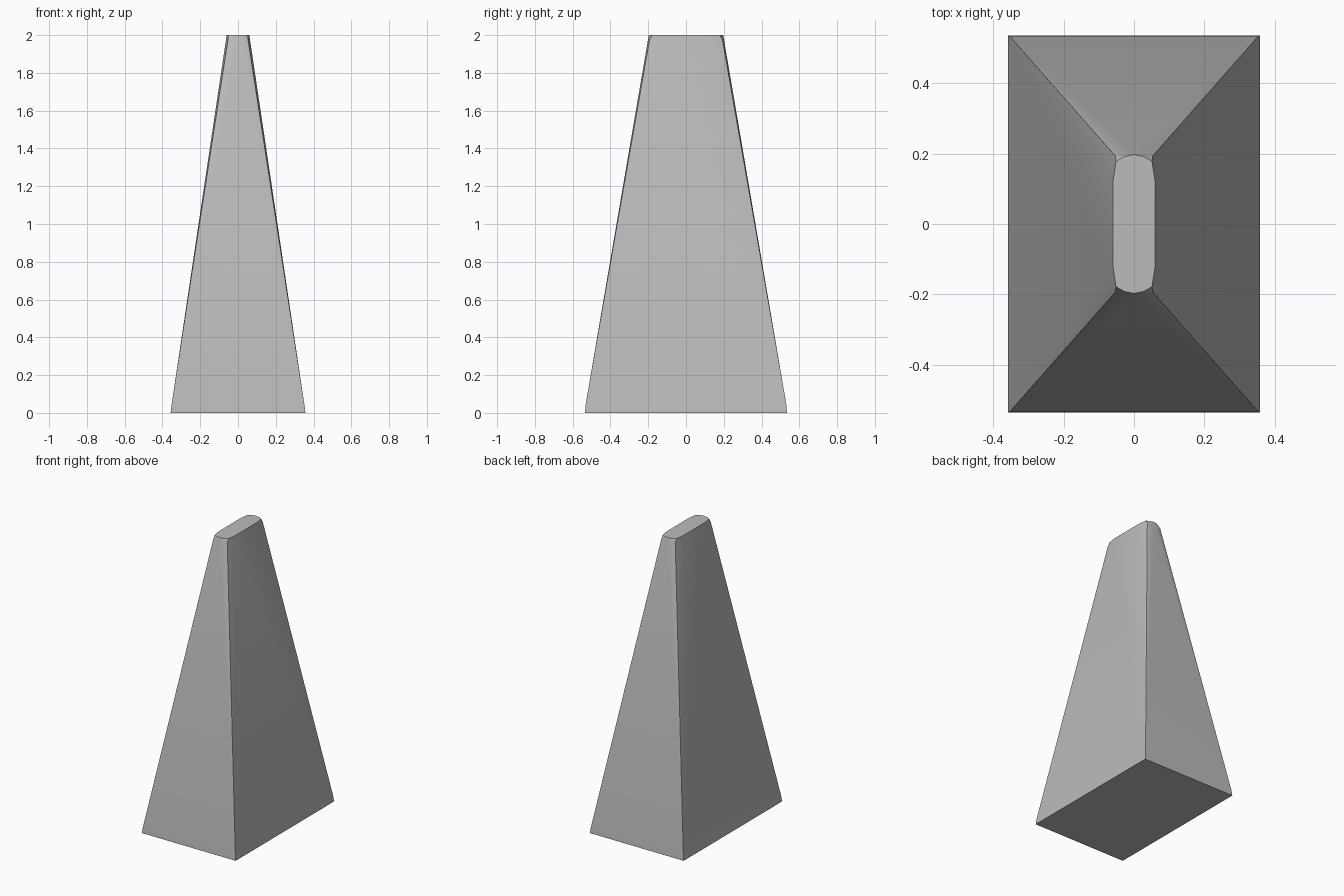
import bpy
import bmesh

cube = bpy.data.objects.get("Cube")
if cube:
    bpy.data.objects.remove(cube, do_unlink=True)

# Plain grey material
GREY = (0.5, 0.5, 0.5, 1.0)
grey = bpy.data.materials.new("plain_grey")
grey.use_nodes = True
grey.diffuse_color = GREY
grey.node_tree.nodes["Principled BSDF"].inputs["Base Color"].default_value = GREY

# One quarter of the body: base corner, low lip, worn shoulder, flat top rim
QUARTER = [
    (0.357, 0.535, 0.0),
    (0.352, 0.532, 0.04),
    (0.053, 0.193, 1.975),
    (0.060, 0.120, 2.0),
    (0.051, 0.178, 2.0),
    (0.028, 0.191, 2.0),
    (0.0, 0.197, 2.0),
]

# Tapered body: mirror the quarter and wrap it in a hull
bm = bmesh.new()
points = {(sx * x, sy * y, z) for x, y, z in QUARTER for sx in (-1, 1) for sy in (-1, 1)}
for p in sorted(points):
    bm.verts.new(p)
hull = bmesh.ops.convex_hull(bm, input=bm.verts)
bmesh.ops.delete(bm, geom=[v for v in bm.verts if not v.link_faces], context="VERTS")
bmesh.ops.dissolve_limit(bm, angle_limit=0.005, verts=bm.verts, edges=bm.edges)
bmesh.ops.recalc_face_normals(bm, faces=bm.faces)

mesh = bpy.data.meshes.new("tapered_block")
bm.to_mesh(mesh)
bm.free()
mesh.materials.append(grey)
block = bpy.data.objects.new("tapered_block", mesh)
bpy.context.collection.objects.link(block)

# Smooth the soft creases, keep the corners sharp
bpy.ops.object.select_all(action="DESELECT")
block.select_set(True)
bpy.context.view_layer.objects.active = block
bpy.ops.object.shade_smooth_by_angle(angle=0.52)
